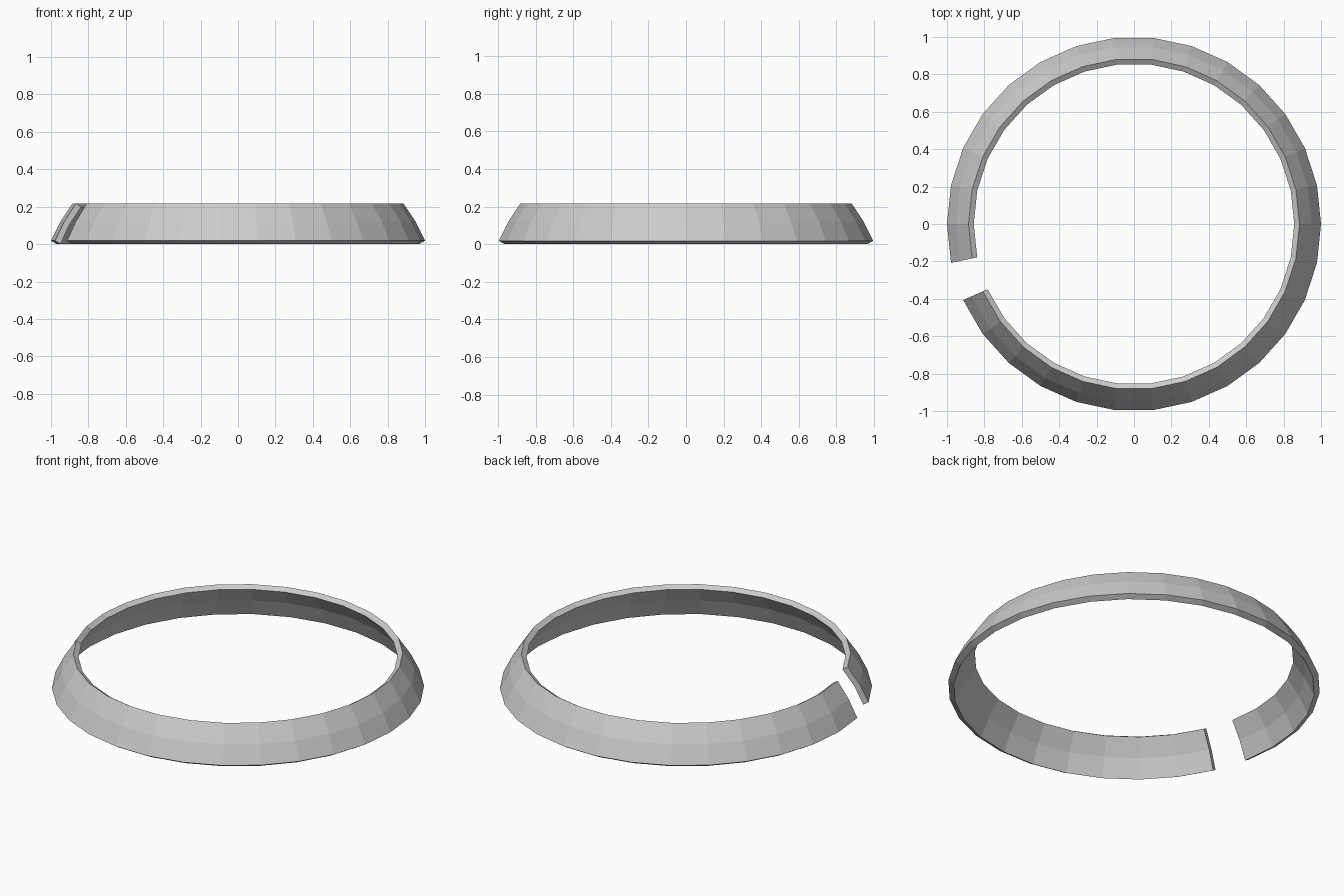
import bpy, bmesh
from math import sin, cos, radians

if "Cube" in bpy.data.objects:
    bpy.data.objects.remove(bpy.data.objects["Cube"])

# Cross-section (radius, z): outer wall upwards, then inner wall downwards
PROFILE = [(1.0, 0.018), (0.95, 0.12), (0.885, 0.217),
           (0.857, 0.199), (0.922, 0.104), (0.97, 0.0)]
STEP = 12          # 30-sided ring
START, COUNT = 204, 30   # one side is left open, from 192 to 204 degrees

bm = bmesh.new()

# Sweep the section around z
rings = []
for i in range(COUNT):
    a = radians(START + i * STEP)
    rings.append([bm.verts.new((r * cos(a), r * sin(a), z)) for r, z in PROFILE])

n = len(PROFILE)
for a, b in zip(rings, rings[1:]):
    for k in range(n):
        m = (k + 1) % n
        bm.faces.new((a[k], b[k], b[m], a[m]))

# End caps at the gap, two quads each
for r in (rings[0], rings[-1]):
    bm.faces.new((r[0], r[1], r[4], r[5]))
    bm.faces.new((r[1], r[2], r[3], r[4]))

bmesh.ops.recalc_face_normals(bm, faces=bm.faces)
mesh = bpy.data.meshes.new("split_ring")
bm.to_mesh(mesh)
bm.free()
ring = bpy.data.objects.new("split_ring", mesh)
bpy.context.collection.objects.link(ring)
